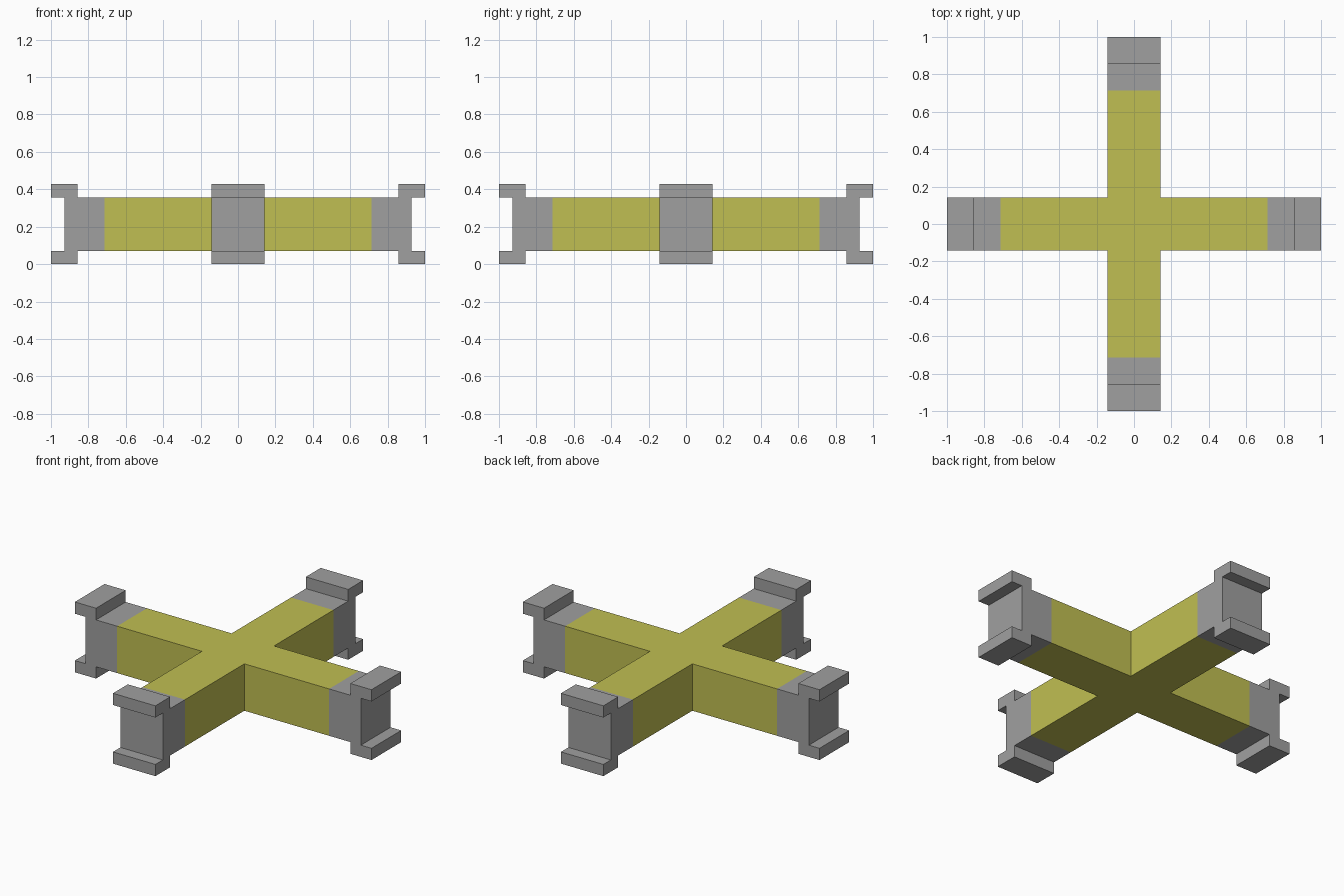
import bpy, bmesh, math
from mathutils import Matrix

if "Cube" in bpy.data.objects:
    bpy.data.objects.remove(bpy.data.objects["Cube"], do_unlink=True)

U = 1 / 14                      # module: every dimension is a multiple of this
HALF, LOW, HIGH = 2 * U, U, 5 * U   # beam half width, underside, top
JOINT, TIP = 10 * U, 1.0        # where beam meets end fitting, outer reach


def material(name, rgb):
    m = bpy.data.materials.new(name)
    m.use_nodes = True
    m.diffuse_color = (*rgb, 1)
    bsdf = m.node_tree.nodes["Principled BSDF"]
    bsdf.inputs["Base Color"].default_value = (*rgb, 1)
    bsdf.inputs["Roughness"].default_value = 0.8
    return m


def prism(name, points, offset, mat, matrix=Matrix()):
    """Extrude a closed 3D outline along offset into a flat-shaded solid."""
    bm = bmesh.new()
    face = bm.faces.new([bm.verts.new(p) for p in points])
    ext = bmesh.ops.extrude_face_region(bm, geom=[face], use_keep_orig=True)
    verts = [g for g in ext["geom"] if isinstance(g, bmesh.types.BMVert)]
    bmesh.ops.translate(bm, verts=verts, vec=offset)
    bmesh.ops.recalc_face_normals(bm, faces=bm.faces)
    bm.transform(matrix)
    mesh = bpy.data.meshes.new(name)
    bm.to_mesh(mesh)
    bm.free()
    mesh.materials.append(mat)
    obj = bpy.data.objects.new(name, mesh)
    bpy.context.collection.objects.link(obj)
    return obj


yellow = material("olive yellow", (0.53, 0.52, 0.085))
grey = material("mid grey", (0.35, 0.35, 0.35))

# Cross-shaped beam, outlined from above: one arm's three corners, four times
outline = []
for i in range(4):
    turn = Matrix.Rotation(i * math.pi / 2, 3, "Z")
    for x, y in ((JOINT, -HALF), (JOINT, HALF), (HALF, HALF)):
        outline.append(turn @ Matrix.Translation((x, y, LOW)).to_translation())
prism("cross_beam", outline, (0, 0, HIGH - LOW), yellow)

# End fittings: a web with upper and lower lips, drawn side-on in x and z
upper = [(JOINT, HIGH), (12 * U, HIGH), (12 * U, 6 * U),
         (TIP, 6 * U), (TIP, HIGH), (13 * U, HIGH)]
lower = [(x, 6 * U - z) for x, z in reversed(upper)]
profile = [(x, -HALF, z) for x, z in upper + lower]
for i, side in enumerate(("left", "back", "right", "front")):
    prism(side + "_end_fitting", profile, (0, 2 * HALF, 0), grey,
          Matrix.Rotation(i * math.pi / 2, 4, "Z"))
